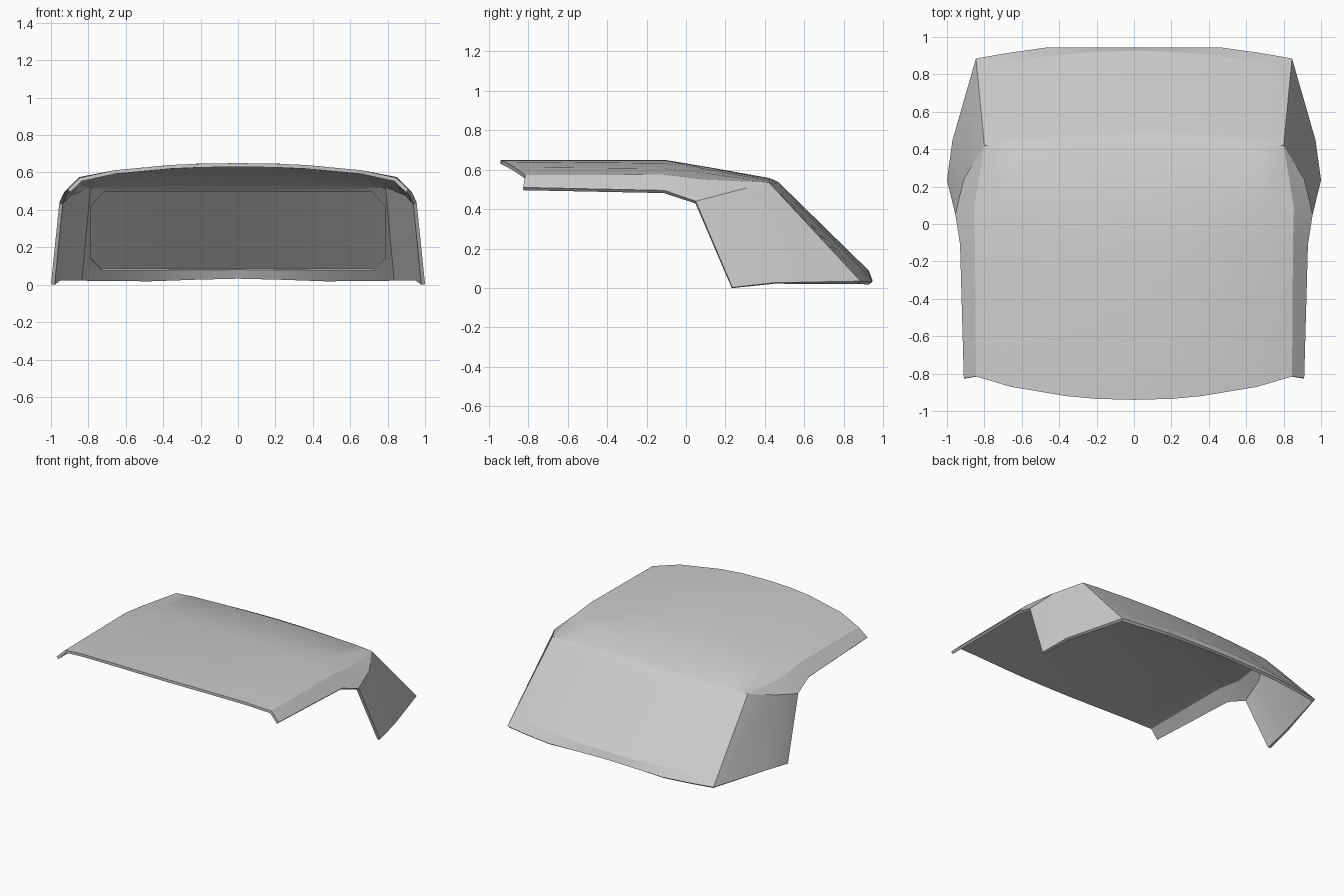
import bpy, bmesh

if "Cube" in bpy.data.objects:
    bpy.data.objects.remove(bpy.data.objects["Cube"])


def finish(name, strips, polys, thickness):
    """Half shell from point-row pairs and polygons, mirrored and thickened."""
    bm = bmesh.new()

    def face(pts):
        clean = [p for i, p in enumerate(pts) if p != pts[i - 1]]
        if len(clean) > 2:
            bm.faces.new([bm.verts.new(p) for p in clean])

    for a, b in strips:
        for i in range(len(a) - 1):
            face([a[i], a[i + 1], b[i + 1], b[i]])
    for p in polys:
        face(p)
    bmesh.ops.remove_doubles(bm, verts=bm.verts, dist=0.0005)
    bmesh.ops.recalc_face_normals(bm, faces=bm.faces)
    bm.faces.ensure_lookup_table()
    if bm.faces[0].normal.z < 0:
        bmesh.ops.reverse_faces(bm, faces=bm.faces)
    me = bpy.data.meshes.new(name)
    bm.to_mesh(me)
    bm.free()
    ob = bpy.data.objects.new(name, me)
    bpy.context.collection.objects.link(ob)
    mir = ob.modifiers.new("mirror", 'MIRROR')
    mir.use_clip = True
    sol = ob.modifiers.new("thickness", 'SOLIDIFY')
    sol.thickness = thickness
    sol.offset = -1
    sol.use_even_offset = True
    bpy.ops.object.select_all(action='DESELECT')
    ob.select_set(True)
    bpy.context.view_layer.objects.active = ob
    bpy.ops.object.convert(target='MESH')
    bpy.ops.object.shade_smooth_by_angle(angle=0.5)
    return ob


def rear(x, z):
    """Point on the gently bowed rear slope."""
    t = (x / 0.82) ** 2
    d = 0.535 - z
    return (x, (0.47 + d * 1.022) * (1 - t) + (0.42 + d * 0.939) * t, z)


# roof cross-sections, centre to side
front = [(0, -.94, .65), (.2, -.935, .647), (.36, -.92, .64), (.66, -.87, .612),
         (.845, -.815, .572), (.91, -.825, .51)]
crease = [(0, -.11, .65), (.22, -.11, .647), (.44, -.11, .633), (.69, -.11, .606),
          (.85, -.11, .575), (.93, -.11, .495)]
middle = [(0, .1, .615), (.22, .1, .613), (.44, .1, .604), (.69, .1, .583),
          (.855, .09, .55), (.955, .05, .44)]
back = [(0, .425, .557), (.22, .425, .556), (.44, .425, .551), (.67, .423, .544),
        (.80, .42, .535), (.91, .24, .49)]

# rear panel rows, around the cut-cornered window opening
corner = back[4]
shoulder = [rear(x, z) for x, z in ((0, .537), (.22, .536), (.44, .533), (.68, .53))] + [corner]
top = [rear(x, .51) for x in (0, .22, .44, .72)] + [rear(.79, .43)]
low = [rear(x, .088) for x in (0, .22, .44, .73)] + [rear(.79, .15)]
bottom = [(0, .945, .04), (.22, .945, .036), (.47, .943, .03), (.67, .915, .032), (.845, .885, .035)]

# side pillars
pillar_top = [middle[5], back[5], corner]
pillar_low = [(1.0, .235, .003), (.97, .45, .027), bottom[4]]

finish("roof_shell",
       [(front, crease), (crease, middle), (middle, back), (back[:5], shoulder),
        (shoulder, top), (low, bottom), (pillar_top, pillar_low)],
       [[corner, bottom[4], low[4], top[4]]], 0.02)

# rear window pane, flush with the outside
finish("rear_window", [(top, low)], [], 0.006)
